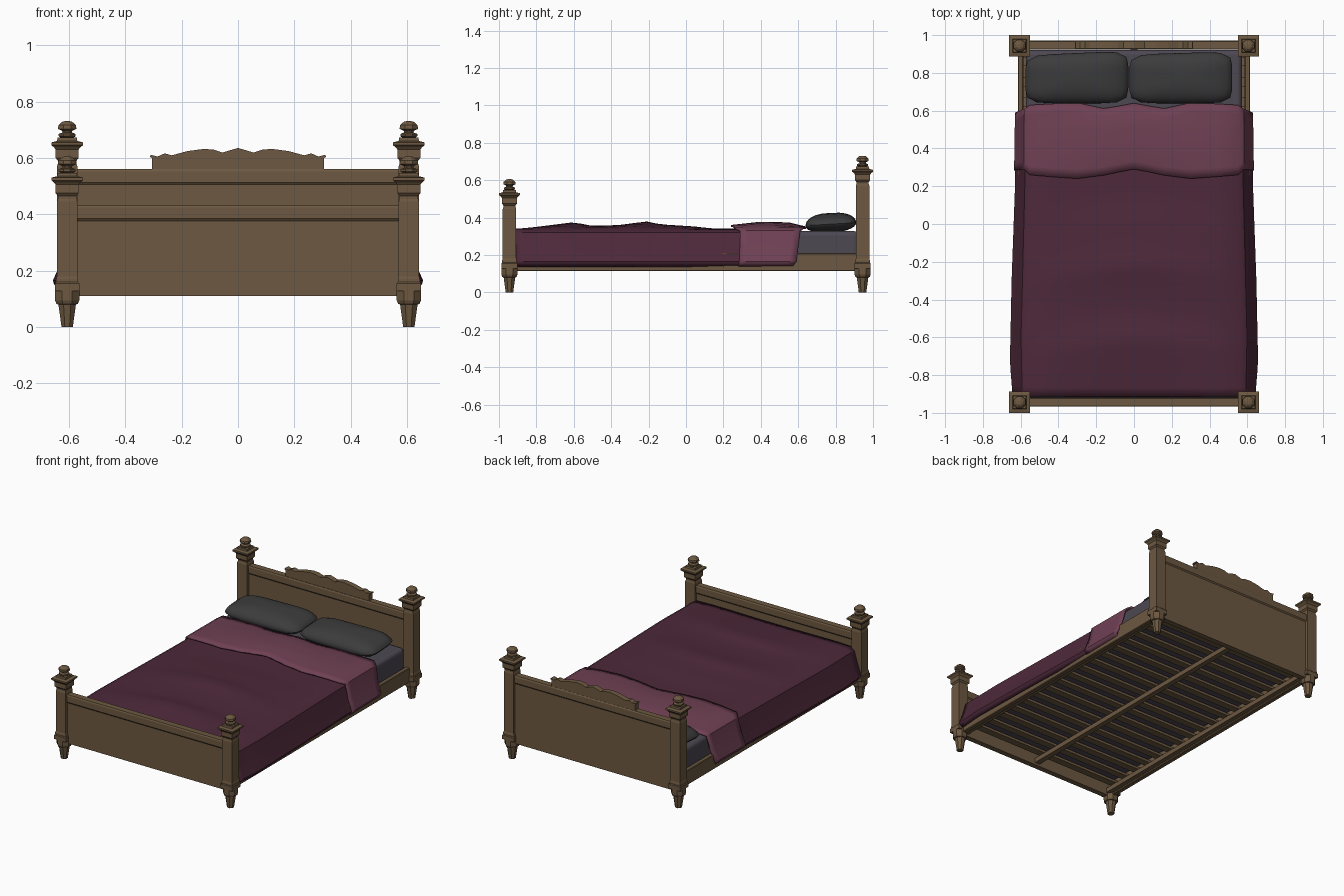
import bpy, bmesh, math

if "Cube" in bpy.data.objects:
    bpy.data.objects.remove(bpy.data.objects["Cube"])


def material(name, rgb):
    m = bpy.data.materials.new(name)
    m.diffuse_color = (*rgb, 1)
    m.use_nodes = True
    m.node_tree.nodes["Principled BSDF"].inputs["Base Color"].default_value = m.diffuse_color
    return m


WOOD = material("wood", (0.15, 0.098, 0.052))
DARK = material("dark_blanket", (0.075, 0.022, 0.042))
FOLD = material("light_fold", (0.16, 0.052, 0.088))
PILLOW = material("pillow_cloth", (0.045, 0.045, 0.045))
SHEET = material("sheet_cloth", (0.075, 0.065, 0.085))


def finish(name, mesh, mat, smooth=None):
    ob = bpy.data.objects.new(name, mesh)
    bpy.context.collection.objects.link(ob)
    mesh.materials.append(mat)
    if smooth:
        bpy.ops.object.select_all(action='DESELECT')
        ob.select_set(True)
        bpy.context.view_layer.objects.active = ob
        bpy.ops.object.shade_smooth_by_angle(angle=math.radians(smooth))
    return ob


def from_data(name, verts, faces, mat, smooth=None, fix=True):
    me = bpy.data.meshes.new(name)
    me.from_pydata(verts, [], faces)
    if fix:
        bm = bmesh.new()
        bm.from_mesh(me)
        bmesh.ops.recalc_face_normals(bm, faces=bm.faces)
        bm.to_mesh(me)
        bm.free()
    return finish(name, me, mat, smooth)


def box(name, x0, x1, y0, y1, z0, z1, mat=WOOD, bevel=0.0, seg=1):
    verts = [(x, y, z) for x in (x0, x1) for y in (y0, y1) for z in (z0, z1)]
    faces = [(0, 1, 3, 2), (4, 6, 7, 5), (0, 4, 5, 1), (2, 3, 7, 6), (0, 2, 6, 4), (1, 5, 7, 3)]
    ob = from_data(name, verts, faces, mat)
    if bevel:
        b = ob.modifiers.new("bevel", 'BEVEL')
        b.width, b.segments = bevel, seg
    return ob


def lathe(name, sides, profile, cx, cy):
    """Stack of regular polygons; each profile entry is (half width, z)."""
    verts, n = [], len(profile)
    for half, z in profile:
        r = half / math.cos(math.pi / sides)
        for k in range(sides):
            a = (k + 0.5) * 2 * math.pi / sides
            verts.append((cx + r * math.cos(a), cy + r * math.sin(a), z))
    faces = [(i * sides + k, i * sides + (k + 1) % sides,
              (i + 1) * sides + (k + 1) % sides, (i + 1) * sides + k)
             for i in range(n - 1) for k in range(sides)]
    faces += [tuple(range(sides)), tuple(range((n - 1) * sides, n * sides))]
    return from_data(name, verts, faces, WOOD)


def prism(name, pts, axis, a, b):
    """Extrude a closed outline along x (outline in y,z) or y (outline in x,z)."""
    n = len(pts)
    place = (lambda p, t: (t, *p)) if axis == 'x' else (lambda p, t: (p[0], t, p[1]))
    verts = [place(p, a) for p in pts] + [place(p, b) for p in pts]
    faces = [tuple(range(n)), tuple(range(n, 2 * n))]
    faces += [(i, (i + 1) % n, n + (i + 1) % n, n + i) for i in range(n)]
    return from_data(name, verts, faces, WOOD)


def interp(table, t):
    if t <= table[0][0]:
        return table[0][1]
    for (a, u), (b, v) in zip(table, table[1:]):
        if t <= b:
            return u + (v - u) * (t - a) / (b - a)
    return table[-1][1]


# Corner posts: turned foot, square shaft with cap, turned finial
PX, PY = 0.606, 0.944
for end, sy, T in (("front", -1, 0.605), ("back", 1, 0.73)):
    for side, sx in (("left", -1), ("right", 1)):
        tag, c = f"{end}_{side}", (sx * PX, sy * PY)
        lathe(tag + "_foot", 8, [(0.02, 0), (0.031, 0.08), (0.038, 0.082), (0.043, 0.095),
                                 (0.043, 0.13), (0.037, 0.14)], *c)
        lathe(tag + "_post", 4, [(0.043, 0.128), (0.043, 0.155), (0.039, 0.16), (0.039, 0.17),
                                 (0.036, 0.18), (0.036, T - 0.16), (0.033, T - 0.15), (0.033, T - 0.14),
                                 (0.041, T - 0.13), (0.041, T - 0.1), (0.047, T - 0.092),
                                 (0.056, T - 0.085), (0.056, T - 0.075), (0.036, T - 0.07),
                                 (0.034, T - 0.058)], *c)
        lathe(tag + "_finial", 8, [(0.02, T - 0.06), (0.03, T - 0.053), (0.03, T - 0.045), (0.017, T - 0.04),
                                   (0.018, T - 0.034), (0.033, T - 0.027), (0.031, T - 0.014),
                                   (0.018, T - 0.002), (0.01, T)], *c)

# Headboard and footboard: thin panel with a chamfered top rail
for name, cy, top in (("headboard", 0.947, 0.56), ("footboard", -0.943, 0.432)):
    half = [(0.018, 0.11), (0.018, top - 0.055), (0.024, top - 0.047), (0.024, top - 0.008), (0.02, top)]
    pts = [(cy + d, z) for d, z in half] + [(cy - d, z) for d, z in reversed(half)]
    prism(name, pts, 'x', -PX, PX)

# Scalloped crest on the headboard
right = [(0.305, 0.558), (0.305, 0.6), (0.312, 0.603), (0.31, 0.611), (0.285, 0.605), (0.26, 0.616),
         (0.235, 0.609), (0.18, 0.624), (0.12, 0.632), (0.085, 0.629), (0.055, 0.619), (0.025, 0.628)]
prism("headboard_crest", right + [(0, 0.635)] + [(-x, z) for x, z in reversed(right)], 'y', 0.93, 0.966)

# Side rails, inner ledges, centre beam and slats
for side, s in (("left", -1), ("right", 1)):
    xa, xb = sorted((s * 0.585, s * 0.615))
    box(side + "_rail", xa, xb, -PY, PY, 0.113, 0.21, bevel=0.004)
    xa, xb = sorted((s * 0.555, s * 0.586))
    box(side + "_ledge", xa, xb, -0.93, 0.93, 0.125, 0.155)
box("centre_beam", -0.018, 0.018, -0.93, 0.93, 0.125, 0.156)
for i in range(17):
    y = -0.86 + i * 1.72 / 16
    box(f"slat_{i + 1}", -0.585, 0.585, y - 0.024, y + 0.024, 0.155, 0.172)

# Mattress
box("mattress", -0.572, 0.572, -0.918, 0.922, 0.18, 0.328, SHEET, 0.025, 3)

# Blanket sheets: rows along y, columns from the left hem over the top to the right hem
TOP_X = (0, 0.08, 0.16, 0.3, 0.44)
HALF_TOP = [(-0.9, 0.592), (-0.6, 0.598), (0.2, 0.578), (0.6, 0.575)]
HALF_HEM = [(-0.91, 0.643), (-0.73, 0.657), (-0.3, 0.648), (0.2, 0.63), (0.6, 0.624)]


def section(y, crest, edge, out):
    w, b = interp(HALF_TOP, y) + out, interp(HALF_HEM, y) + out
    pts = []
    for x in TOP_X:
        h = interp(crest, y + 0.35 * x * x)
        pts.append((x, edge + (h - edge) * (1 - (x / 0.58) ** 2)))
    return pts + [(w - 0.03, edge), (w, edge - 0.018), (w * 0.55 + b * 0.45, 0.24),
                  (b, 0.165), (b - 0.004, 0.152), (b - 0.022, 0.136)]


def blanket(name, mat, rows, start, stop, crest, edge, out):
    n = len(TOP_X) + 6
    verts = []
    for r in range(rows + 1):
        for k in range(1 - n, n):
            j = abs(k)
            span = j / (n - 1)
            y0, y1 = interp(start, span), interp(stop, span)
            y = y0 + (y1 - y0) * r / rows
            x, z = section(y, crest, edge, out)[j]
            verts.append((math.copysign(x, k), y, z))
    m = 2 * n - 1
    faces = [(r * m + c, r * m + c + 1, (r + 1) * m + c + 1, (r + 1) * m + c)
             for r in range(rows) for c in range(m - 1)]
    ob = from_data(name, verts, faces, mat, 35, fix=False)
    s = ob.modifiers.new("thickness", 'SOLIDIFY')
    s.thickness, s.offset = 0.01, -1


blanket("blanket", DARK, 28, [(0, -0.917), (1, -0.91)], [(0, 0.5), (1, 0.45)],
        [(-0.92, 0.335), (-0.6, 0.375), (-0.5, 0.355), (-0.36, 0.36), (-0.21, 0.379), (-0.14, 0.364),
         (0.05, 0.352), (0.13, 0.342), (0.3, 0.343)], 0.337, 0)
blanket("blanket_fold", FOLD, 8,
        [(0, 0.29), (0.1, 0.275), (0.3, 0.24), (0.5, 0.26), (0.6, 0.29), (1, 0.28)],
        [(0, 0.64), (0.1, 0.625), (0.2, 0.612), (0.3, 0.642), (0.5, 0.63), (0.6, 0.61), (1, 0.57)],
        [(0.22, 0.358), (0.4, 0.378), (0.55, 0.374), (0.65, 0.35)], 0.35, 0.006)


# Pillows: sphere squared off in plan, flatter below
def pillow(name, cx, tilt):
    bm = bmesh.new()
    bmesh.ops.create_uvsphere(bm, u_segments=28, v_segments=12, radius=1)
    for v in bm.verts:
        x, y, z = v.co
        r = math.hypot(x, y)
        if r > 1e-5:
            c, s = x / r, y / r
            k = r ** 0.75 / (abs(c) ** 6 + abs(s) ** 6) ** (1 / 6)
            x, y = c * k, s * k
        v.co = (cx + 0.272 * x, 0.772 + 0.133 * y + tilt * x * (0.5 + 0.5 * y),
                0.365 + z * (0.06 if z > 0 else 0.045) + 0.008 * y)
    me = bpy.data.meshes.new(name)
    bm.to_mesh(me)
    bm.free()
    finish(name, me, PILLOW, 40)


pillow("left_pillow", -0.302, 0.012)
pillow("right_pillow", 0.248, 0.008)
